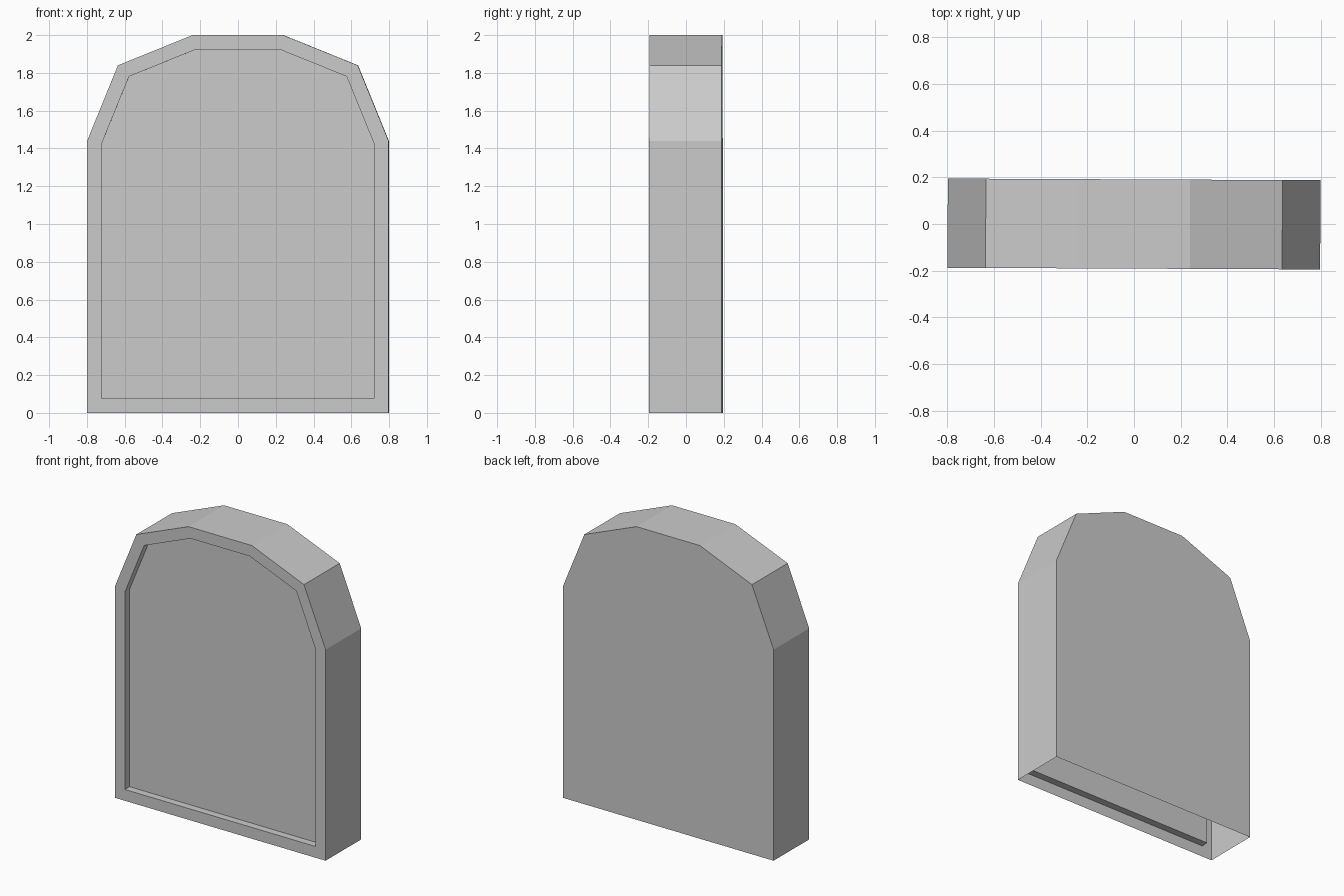
import bpy
import bmesh

if "Cube" in bpy.data.objects:
    bpy.data.objects.remove(bpy.data.objects["Cube"])

# Half outline of the arched slab (x, z), mirrored below
half = [(0.798, 0.0), (0.798, 1.44), (0.635, 1.84), (0.24, 2.0)]
outline = half + [(-x, z) for x, z in reversed(half)]
DEPTH = 0.191
BORDER = 0.077
RECESS = 0.05

bm = bmesh.new()
front = [bm.verts.new((x, -DEPTH, z)) for x, z in outline]
back = [bm.verts.new((x, DEPTH, z)) for x, z in outline]
panel = bm.faces.new(front)
bm.faces.new(list(reversed(back)))

# Sides and arched top; the underside stays open
for i in range(len(outline) - 1):
    bm.faces.new((front[i + 1], front[i], back[i], back[i + 1]))
bm.normal_update()

# Front border and sunken panel
bmesh.ops.inset_individual(bm, faces=[panel], thickness=BORDER, use_even_offset=True)
bmesh.ops.inset_individual(bm, faces=[panel], thickness=0.0)
bmesh.ops.translate(bm, verts=panel.verts[:], vec=(0, RECESS, 0))

mesh = bpy.data.meshes.new("arched_slab")
bm.normal_update()
bm.to_mesh(mesh)
bm.free()
slab = bpy.data.objects.new("arched_slab", mesh)
slab.rotation_euler.z = -0.0045
bpy.context.collection.objects.link(slab)
